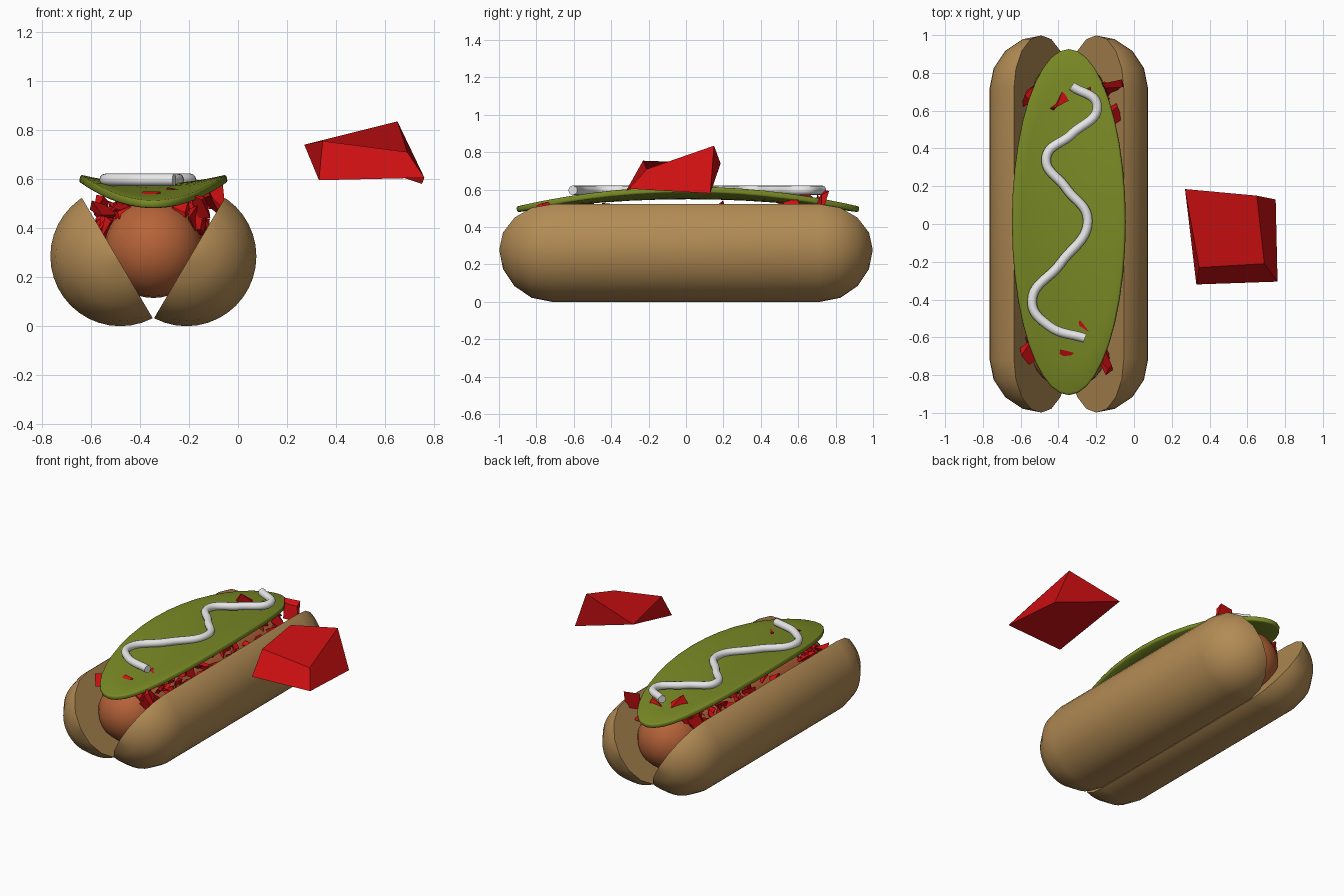
import bpy, bmesh, math, random
from mathutils import Vector, Euler

if "Cube" in bpy.data.objects:
    bpy.data.objects.remove(bpy.data.objects["Cube"])

random.seed(4)
CX = -0.345  # centre line of the sandwich


def mat(name, col):
    m = bpy.data.materials.new(name)
    m.diffuse_color = (*col, 1)
    m.use_nodes = True
    m.node_tree.nodes["Principled BSDF"].inputs["Base Color"].default_value = m.diffuse_color
    return m


BREAD = mat("bread_tan", (0.45, 0.26, 0.09))
MEAT = mat("sausage_brown", (0.47, 0.125, 0.04))
GREEN = mat("pickle_green", (0.19, 0.25, 0.018))
RED = mat("tomato_red", (0.62, 0.005, 0.006))
WHITE = mat("sauce_white", (0.8, 0.8, 0.8))


def finish(bm, name, material, loc=(0, 0, 0), smooth=True):
    bmesh.ops.recalc_face_normals(bm, faces=bm.faces[:])
    me = bpy.data.meshes.new(name)
    bm.to_mesh(me)
    bm.free()
    ob = bpy.data.objects.new(name, me)
    bpy.context.collection.objects.link(ob)
    ob.location = loc
    me.materials.append(material)
    if smooth:
        bpy.ops.object.select_all(action='DESELECT')
        ob.select_set(True)
        bpy.context.view_layer.objects.active = ob
        bpy.ops.object.shade_smooth_by_angle(angle=math.radians(40))
    return ob


def capsule(r, half_len, x, z, steps=4, segs=40):
    """Capsule along y made by spinning a half profile."""
    bm = bmesh.new()
    straight = half_len - r
    pts = []
    for side in (-1, 1):
        for i in range(steps + 1):
            t = math.pi / 2 * (i / steps)
            if side < 0:
                t = math.pi / 2 - t
            pts.append((r * math.cos(t), side * (straight + r * math.sin(t)), 0))
    vs = [bm.verts.new(p) for p in pts]
    es = [bm.edges.new(p) for p in zip(vs, vs[1:])]
    bmesh.ops.spin(bm, geom=vs + es, cent=(0, 0, 0), axis=(0, 1, 0),
                   angle=math.tau, steps=segs)
    bmesh.ops.remove_doubles(bm, verts=bm.verts[:], dist=1e-4)
    bmesh.ops.translate(bm, verts=bm.verts[:], vec=(x, 0, z))
    return bm


# Bun halves: capsule cut by a slanted plane, then mirrored
for name, s in (("bun_left", -1), ("bun_right", 1)):
    bm = capsule(0.285, 1.0, s * 0.135, 0.285)
    n = Vector((-s * 0.862, 0, 0.507))
    co = Vector((s * 0.135, 0, 0.285)) - n * 0.014
    cut = bmesh.ops.bisect_plane(bm, geom=bm.verts[:] + bm.edges[:] + bm.faces[:],
                                 plane_co=co, plane_no=n, clear_outer=True)
    rim = [e for e in cut["geom_cut"] if isinstance(e, bmesh.types.BMEdge)]
    bmesh.ops.contextual_create(bm, geom=rim)
    finish(bm, name, BREAD, (CX, 0, 0))

# Sausage
finish(capsule(0.2, 0.87, 0, 0.315, steps=6), "sausage", MEAT, (CX, 0, 0))


# Pickle slice: curved oval sheet with thickness
def pickle_z(u, v):
    return 0.565 - 0.07 * v * v + 0.037 * u * u


bm = bmesh.new()
segs, rings = 40, 6
centre = bm.verts.new((0, 0, pickle_z(0, 0)))
prev = None
for k in range(1, rings + 1):
    ring = []
    for i in range(segs):
        a = math.tau * i / segs
        u, v = k / rings * math.cos(a), k / rings * math.sin(a)
        ring.append(bm.verts.new((0.3 * u, 0.915 * v, pickle_z(u, v))))
    for i in range(segs):
        j = (i + 1) % segs
        if prev:
            bm.faces.new((prev[i], ring[i], ring[j], prev[j]))
        else:
            bm.faces.new((centre, ring[i], ring[j]))
    prev = ring
pickle = finish(bm, "pickle_slice", GREEN, (CX, 0.01, 0))
sol = pickle.modifiers.new("thickness", 'SOLIDIFY')
sol.thickness, sol.offset = 0.032, 0
bev = pickle.modifiers.new("soft_rim", 'BEVEL')
bev.width, bev.segments = 0.009, 2

# Sauce squiggle: round tube along a smooth path
path = [(-0.33, 0.73), (-0.195, 0.625), (-0.33, 0.475), (-0.465, 0.35), (-0.36, 0.19),
        (-0.245, 0.02), (-0.39, -0.21), (-0.54, -0.41), (-0.45, -0.54), (-0.26, -0.605)]
cu = bpy.data.curves.new("sauce", 'CURVE')
cu.dimensions = '3D'
cu.bevel_depth, cu.bevel_resolution, cu.use_fill_caps = 0.025, 4, True
sp = cu.splines.new('BEZIER')
sp.bezier_points.add(len(path) - 1)
for p, (x, y) in zip(sp.bezier_points, path):
    p.co = (x, y, 0.597)
    p.handle_left_type = p.handle_right_type = 'AUTO'
sp.resolution_u = 10
cu.materials.append(WHITE)
bpy.context.collection.objects.link(bpy.data.objects.new("sauce_squiggle", cu))

# Tomato chunk shape: irregular block with one collapsed corner
CHUNK = [(.27, .185, .74), (.65, .15, .835), (.69, -.21, .71), (.345, -.23, .755),
         (.33, -.32, .595), (.76, -.305, .605), (.75, .13, .58)]
FACES = [(0, 1, 2, 3), (0, 3, 4), (0, 6, 1), (0, 4, 5, 6), (1, 6, 5, 2), (4, 3, 2, 5)]
MID = Vector((0.52, -0.07, 0.69))


def add_chunk(bm, pos, scale, rot):
    m = Euler(rot).to_matrix()
    vs = [bm.verts.new(Vector(pos) + m @ ((Vector(c) - MID) * scale)) for c in CHUNK]
    for f in FACES:
        bm.faces.new([vs[i] for i in f])


bm = bmesh.new()
add_chunk(bm, MID, 1, (0, 0, 0))
finish(bm, "tomato_chunk_large", RED, smooth=False)

# Diced tomato scattered along both upper sides of the sausage
bm = bmesh.new()


def spin():
    return [random.uniform(0, math.tau) for _ in range(3)]


for i in range(80):
    side = 1 if i % 2 else -1
    a = math.radians(random.uniform(28, 66))
    y = random.uniform(-0.78, 0.76)
    r = 0.21
    add_chunk(bm, (CX + side * r * math.sin(a), y, 0.315 + r * math.cos(a) - 0.01),
              random.uniform(0.13, 0.2), spin())
# Pieces poking through or beside the pickle
for x, y, z, s in [(-.41, .64, .525, .24), (-.27, .72, .515, .2), (-.11, .73, .535, .25),
                   (-.27, -.54, .525, .17), (-.36, -.69, .51, .17), (-.15, -.74, .49, .2),
                   (-.56, .68, .48, .2), (-.55, -.68, .47, .2), (-.45, -.72, .45, .22),
                   (-.18, -.7, .42, .2), (-.1, .58, .5, .2)]:
    add_chunk(bm, (x, y, z), s, spin())
finish(bm, "diced_tomato", RED, smooth=False)
